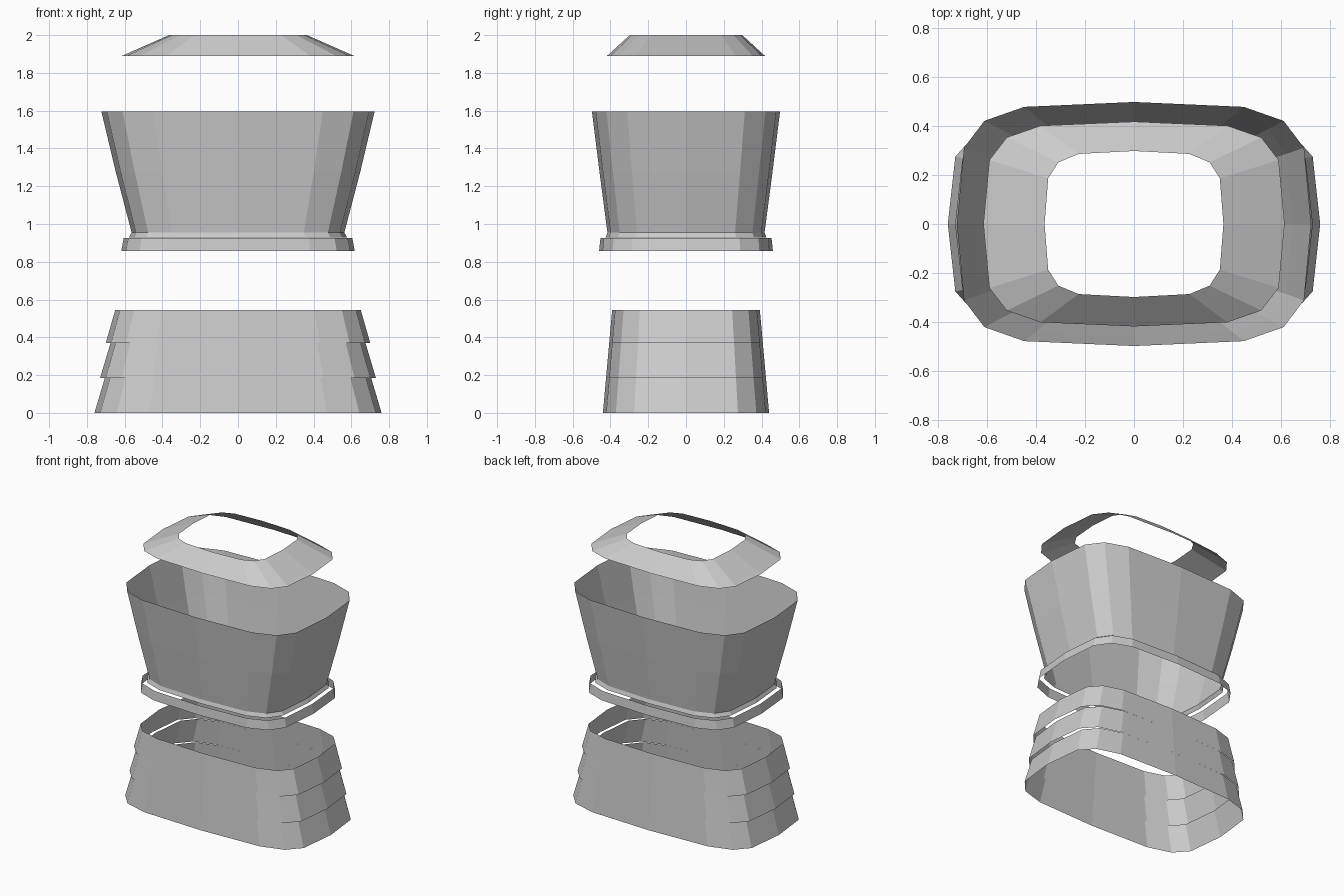
import bpy

if "Cube" in bpy.data.objects:
    bpy.data.objects.remove(bpy.data.objects["Cube"])

# One quadrant of the 16-sided rounded-rectangle section (unit half-width, half-depth)
QUAD = [(1, 0), (0.96, 0.625), (0.845, 0.845), (0.62, 0.96)]


def section(a, b, z):
    pts = []
    mirror = [(y, x) for x, y in QUAD]
    q1 = QUAD + [(0, 1)]
    q2 = [(-x, y) for x, y in reversed(QUAD)]
    half = q1 + q2
    ring = half + [(x, -y) for x, y in reversed(half[1:-1])]
    return [(a * x, b * y, z) for x, y in ring]


def shell(name, levels):
    """Open band lofted through (half-width, half-depth, height) levels."""
    verts, faces = [], []
    for a, b, z in levels:
        verts += section(a, b, z)
    n = len(verts) // len(levels)
    for k in range(len(levels) - 1):
        for i in range(n):
            j = (i + 1) % n
            faces.append((k * n + i, k * n + j, (k + 1) * n + j, (k + 1) * n + i))
    mesh = bpy.data.meshes.new(name)
    mesh.from_pydata(verts, [], faces)
    mesh.update()
    obj = bpy.data.objects.new(name, mesh)
    bpy.context.collection.objects.link(obj)
    return obj


# Three overlapping skirt tiers: stepped in width, flush in depth
tier_z = [0, 0.185, 0.37, 0.545]
for i, (low, high) in enumerate([(0.76, 0.705), (0.73, 0.675), (0.70, 0.65)]):
    z0, z1 = tier_z[i], tier_z[i + 1]
    shell(f"skirt_tier_{i + 1}",
          [(low, 0.44 - 0.09 * z0, z0), (high, 0.44 - 0.09 * z1, z1)])

# Waist band
shell("belt", [(0.618, 0.46, 0.858), (0.605, 0.453, 0.925)])

# Flared chest with a small lip at the waist
shell("torso", [(0.577, 0.426, 0.928), (0.563, 0.416, 0.955),
                (0.647, 0.458, 1.275), (0.723, 0.498, 1.595)])

# Sloped collar with an open neck
shell("collar", [(0.615, 0.418, 1.89), (0.365, 0.298, 2.0)])
